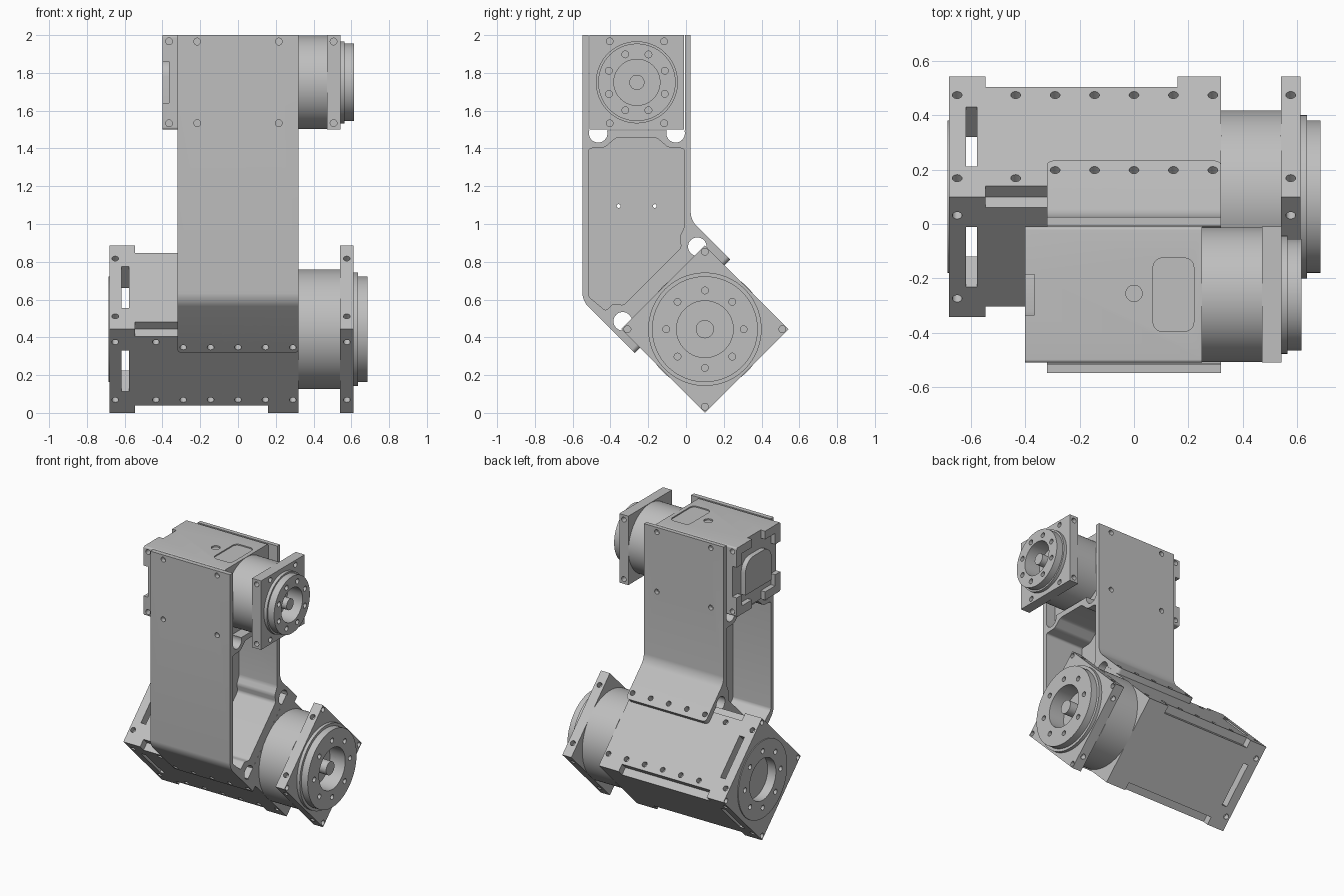
import bpy, bmesh, math
from mathutils import Matrix, Vector

cube = bpy.data.objects.get("Cube")
if cube:
    bpy.data.objects.remove(cube)

grey = bpy.data.materials.new("machined grey")
grey.use_nodes = True
GREY = (0.52, 0.52, 0.52, 1)
grey.diffuse_color = GREY
grey.node_tree.nodes["Principled BSDF"].inputs["Base Color"].default_value = GREY


# --- helpers: every part runs along x, profiles are (y, z) ---
def circle(r, y=0, z=0, n=64):
    return [(y + r * math.cos(2 * math.pi * i / n), z + r * math.sin(2 * math.pi * i / n)) for i in range(n)]


def rect(y0, y1, z0, z1):
    return [(y0, z0), (y1, z0), (y1, z1), (y0, z1)]


def square(h):
    return rect(-h, h, -h, h)


def prism(bm, pts, x0, x1):
    face = bm.faces.new([bm.verts.new((x0, y, z)) for y, z in pts])
    ext = bmesh.ops.extrude_face_region(bm, geom=[face])
    moved = [v for v in ext["geom"] if isinstance(v, bmesh.types.BMVert)]
    bmesh.ops.translate(bm, verts=moved, vec=(x1 - x0, 0, 0))
    bmesh.ops.recalc_face_normals(bm, faces=bm.faces)


def rod(bm, at, axis, r, depth):
    turn = Vector((0, 0, 1)).rotation_difference(Vector(axis)).to_matrix().to_4x4()
    bmesh.ops.create_cone(bm, cap_ends=True, segments=20, radius1=r, radius2=r, depth=depth,
                          matrix=Matrix.Translation(at) @ turn)


def near(v, pts):
    return any(abs(v.co.y - y) + abs(v.co.z - z) < 0.002 for y, z in pts)


def round_edges(bm, pts, r, along_x=True):
    picked = []
    for e in bm.edges:
        a, b = e.verts
        if near(a, pts) and near(b, pts) and (abs(a.co.x - b.co.x) > 0.001) == along_x:
            picked.append(e)
    bmesh.ops.bevel(bm, geom=picked, offset=r, segments=6, profile=0.5, affect="EDGES")


def make(name, bm):
    me = bpy.data.meshes.new(name)
    bm.to_mesh(me)
    bm.free()
    me.materials.append(grey)
    ob = bpy.data.objects.new(name, me)
    bpy.context.scene.collection.objects.link(ob)
    return ob


def solid(name, pts, x0, x1):
    bm = bmesh.new()
    prism(bm, pts, x0, x1)
    return make(name, bm)


def cut(ob, bm):
    tool = make("cutter", bm)
    tool.hide_render = True
    mod = ob.modifiers.new("cut", "BOOLEAN")
    mod.operation, mod.solver, mod.object = "DIFFERENCE", "EXACT", tool
    bpy.context.view_layer.objects.active = ob
    bpy.ops.object.modifier_apply(modifier=mod.name)
    bpy.data.objects.remove(tool)


def cut_prism(ob, pts, x0, x1):
    bm = bmesh.new()
    prism(bm, pts, x0, x1)
    cut(ob, bm)


def cut_rods(ob, spots, axis, r=0.018, depth=0.08, matrix=None):
    bm = bmesh.new()
    for s in spots:
        rod(bm, s, axis, r, depth)
    if matrix:
        bm.transform(matrix)
    cut(ob, bm)


def side_holes(ob, xs, h, d, axes="y"):
    for a in axes:
        spots = [(x, s * h, t * d) if a == "y" else (x, t * d, s * h)
                 for x in xs for s in (-1, 1) for t in (-1, 1)]
        cut_rods(ob, spots, (0, 1, 0) if a == "y" else (0, 0, 1))


def ring(r, x, phase):
    return [(x, r * math.cos(math.radians(45 * i + phase)), r * math.sin(math.radians(45 * i + phase)))
            for i in range(8)]


LOWER = Matrix.Translation((0, 0.10, 0.443)) @ Matrix.Rotation(math.radians(45), 4, "X")
UPPER = Matrix.Translation((0, -0.26, 1.75))
PITCH = 0.216


# --- output end shared by both motors: barrel, flange, stepped disc, hub ---
def output_end(label, h, x, r_barrel, r_step, r_disc, bore, pin, bolts, phase, corners, axes):
    x1, x2, x3, x4 = x + 0.22, x + 0.292, x + 0.315, x + 0.365
    parts = [solid(label + "_barrel", circle(r_barrel, n=96), x, x1)]
    flange = solid(label + "_flange", square(h), x1, x2)
    cut_rods(flange, [(x2, s * corners[0], t * corners[1]) for s in (-1, 1) for t in (-1, 1)], (1, 0, 0))
    side_holes(flange, [(x1 + x2) / 2], h, PITCH, axes)
    cut_prism(flange, circle(bore), x2 - 0.05, x2 + 0.05)
    step = solid(label + "_disc_step", circle(r_step, n=96), x2, x3)
    disc = solid(label + "_output_disc", circle(r_disc, n=96), x3, x4)
    for ob in (step, disc):
        cut_prism(ob, circle(bore), x2 - 0.1, x4 + 0.1)
    cut_rods(disc, ring(bolts, x4, phase), (1, 0, 0))
    parts += [flange, step, disc, solid(label + "_hub_pin", circle(pin), x2 - 0.06, x4 - 0.015)]
    return parts


# --- lower motor ---
H = 0.313
lower = output_end("lower", H, 0.32, H + 0.004, 0.30, 0.28, 0.15, 0.048, 0.205, 0, (0.29, 0.29), "yz")
body = solid("lower_body", square(H), -0.545, 0.32)
bm = bmesh.new()
for s in (-1, 1):
    for t in (-1, 1):
        y, z, w = s * H, t * H, 0.055
        prism(bm, rect(y - w, y + w, z - w, z + w), -0.6, 0.16)
cut(body, bm)
row = [-0.435, -0.29, -0.145, 0, 0.145, 0.29]
side_holes(body, row, H, PITCH)
frame = solid("lower_end_frame", square(H), -0.62, -0.545)
for window in (rect(-0.155, 0.155, -1, 1), rect(-1, 1, -0.155, 0.155)):
    cut_prism(frame, window, -0.617, -0.578)
plate = solid("lower_end_plate", square(H), -0.68, -0.62)
side_holes(plate, [-0.65], H, PITCH, "yz")
cut_rods(plate, [(-0.68, s * 0.29, t * 0.29) for s in (-1, 1) for t in (-1, 1)], (1, 0, 0))
rear = solid("lower_rear_disc", circle(0.28, n=96), -0.686, -0.67)
for ob in (plate, rear):
    cut_prism(ob, circle(0.15), -0.75, -0.6)
    cut_rods(ob, ring(0.205, -0.686, 0), (1, 0, 0))
lower += [body, frame, plate, rear]

# --- upper motor ---
K = 0.25
upper = output_end("upper", K, 0.25, K - 0.002, 0.217, 0.205, 0.122, 0.04, 0.16, 22.5, (0.144, 0.217), "y")
bm = bmesh.new()
prism(bm, square(K), -0.4, 0.25)
round_edges(bm, square(K), 0.012)
body = make("upper_body", bm)
for notch in (square(0.19), rect(-1, 1, -0.11, 0.11), rect(-0.075, 0.075, -1, 1)):
    cut_prism(body, notch, -0.5, -0.365)
side_holes(body, [-0.365], K, 0.217)
# round plug and rounded hatch sunk into the top
cut_rods(body, [(0, 0.005, K)], (0, 0, 1), 0.03, 0.02)
bm = bmesh.new()
prism(bm, rect(-0.135, 0.135, K - 0.008, K + 0.05), 0.07, 0.22)
upright = [e for e in bm.edges if abs(e.verts[0].co.z - e.verts[1].co.z) > 0.01]
bmesh.ops.bevel(bm, geom=upright, offset=0.035, segments=6, profile=0.5, affect="EDGES")
cut(body, bm)
# arched cover on the closed end
bm = bmesh.new()
arch = rect(-0.15, 0.15, -0.13, 0.12)
prism(bm, arch, -0.4, -0.36)
round_edges(bm, arch[2:], 0.09)
upper += [body, make("upper_end_cover", bm)]

for group, matrix in ((lower, LOWER), (upper, UPPER)):
    for ob in group:
        ob.data.transform(matrix)

# --- bracket joining the motors: two bent plates, cross walls and a middle web ---
front_end = [(-0.272, 0.317), (-0.242, 0.347)]
back_end = [(0.203, 0.782), (0.233, 0.812)]
front_bend, back_bend = (-0.548, 0.593), (0.025, 1.02)
outline = [(-0.548, 2), front_bend, *front_end, (-0.341, 0.446), (0.1, 0.887), *back_end, back_bend,
           (0.025, 2), (-0.005, 2), (-0.005, 1.495), (-0.515, 1.495), (-0.515, 2)]
bm = bmesh.new()
prism(bm, outline, -0.32, 0.32)
round_edges(bm, [front_bend, back_bend], 0.04)
for end in (front_end, back_end):
    round_edges(bm, end, 0.025, along_x=False)
bracket = make("bracket", bm)

pocket = [(-0.515, 1.40), (-0.43, 1.405), (-0.37, 1.457), (-0.155, 1.457), (-0.095, 1.405), (-0.01, 1.40),
          (-0.01, 0.98), (-0.035, 0.93), (-0.025, 0.875), (-0.33, 0.57), (-0.385, 0.58), (-0.425, 0.54),
          (-0.515, 0.615)]
for x0, x1 in ((0.015, 0.4), (-0.4, -0.015)):
    bm = bmesh.new()
    prism(bm, pocket, x0, x1)
    round_edges(bm, pocket, 0.014)
    cut(bracket, bm)
# corner reliefs
for y, z in ((-0.465, 1.48), (-0.055, 1.48), (0.06, 0.88), (-0.335, 0.485)):
    cut_prism(bracket, circle(0.049, y, z, 32), -0.4, 0.4)
# screw holes in the flaps, the plates and the web
cut_rods(bracket, [(x, s * (H + 0.02), PITCH) for x in row[1:] for s in (-1, 1)], (0, 1, 0), matrix=LOWER)
cut_rods(bracket, [(s * PITCH, y, 1.75 + t * PITCH) for s in (-1, 1) for t in (-1, 1) for y in (-0.53, 0.01)],
         (0, 1, 0))
cut_rods(bracket, [(0, y, 1.095) for y in (-0.357, -0.165)], (1, 0, 0), 0.01)

# --- smooth the round surfaces, keep the edges crisp ---
bpy.ops.object.select_all(action="DESELECT")
for ob in lower + upper + [bracket]:
    ob.select_set(True)
bpy.context.view_layer.objects.active = bracket
bpy.ops.object.shade_smooth_by_angle(angle=math.radians(30))
